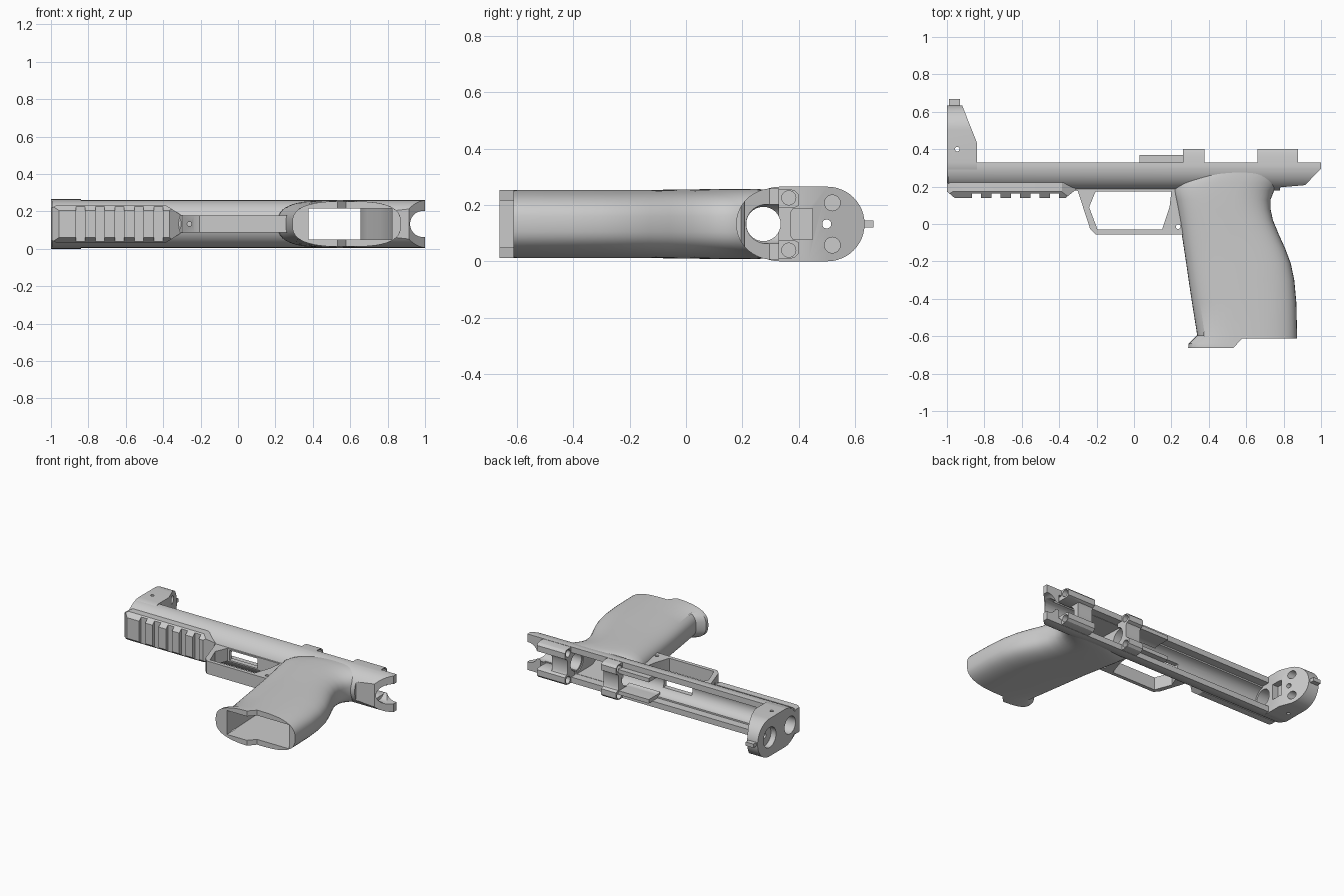
import bpy, bmesh, math

old = bpy.data.objects.get("Cube")
if old:
    bpy.data.objects.remove(old, do_unlink=True)

MID = 0.1325  # centre plane of the frame, z is measured from it below
TONE = (0.6, 0.6, 0.6, 1)

grey = bpy.data.materials.new("plain_grey")
grey.use_nodes = True
grey.diffuse_color = TONE
grey.node_tree.nodes["Principled BSDF"].inputs["Base Color"].default_value = TONE


def loft(name, rings):
    """Closed skin through rings of equal point count."""
    bm = bmesh.new()
    loops = [[bm.verts.new((x, y, z + MID)) for x, y, z in r] for r in rings]
    n = len(loops[0])
    for a, b in zip(loops, loops[1:]):
        for i in range(n):
            j = (i + 1) % n
            bm.faces.new((a[i], a[j], b[j], b[i]))
    bm.faces.new(loops[0][::-1])
    bm.faces.new(loops[-1])
    if bm.calc_volume(signed=True) < 0:
        bmesh.ops.reverse_faces(bm, faces=bm.faces)
    mesh = bpy.data.meshes.new(name)
    bm.to_mesh(mesh)
    bm.free()
    mesh.materials.append(grey)
    ob = bpy.data.objects.new(name, mesh)
    bpy.context.collection.objects.link(ob)
    return ob


def prism(name, pts, axis, lo, hi):
    """Outline extruded along an axis."""
    place = {"x": lambda p, t: (t, p[0], p[1]),
             "y": lambda p, t: (p[0], t, p[1]),
             "z": lambda p, t: (p[0], p[1], t)}[axis]
    return loft(name, [[place(p, t) for p in pts] for t in (lo, hi)])


def box(name, x0, x1, y0, y1, half):
    return prism(name, [(x0, y0), (x1, y0), (x1, y1), (x0, y1)], "z", -half, half)


def arc(a, b, r, start=0, end=360, n=32, r2=None):
    full = end - start == 360
    steps = n if full else n + 1
    angs = [math.radians(start + (end - start) * i / n) for i in range(steps)]
    return [(a + r * math.cos(t), b + (r2 or r) * math.sin(t)) for t in angs]


def cyl(axis, a, b, r, lo, hi):
    return prism("cutter", arc(a, b, r), axis, lo, hi)


def cut(ob, *cutters):
    """Subtract each cutter, with a second solver if the first leaves nothing."""
    bpy.context.view_layer.objects.active = ob
    for c in cutters:
        c.hide_render = True
        mod = ob.modifiers.new("cut", "BOOLEAN")
        mod.operation = "DIFFERENCE"
        mod.object = c
        for solver in ("EXACT", "MANIFOLD"):
            mod.solver = solver
            graph = bpy.context.evaluated_depsgraph_get()
            graph.update()
            solid = len(ob.evaluated_get(graph).data.polygons) > 0
            if solid:
                break
        if solid:
            bpy.ops.object.modifier_apply(modifier=mod.name)
        else:
            ob.modifiers.remove(mod)
        bpy.data.objects.remove(c, do_unlink=True)


def mirrored(half):
    return half + [(a, -b) for a, b in reversed(half)]


# Shared cutters
def bore():
    return cyl("x", 0.275, 0, 0.061, -1.2, 1.2)


def channel():
    return box("cutter", -0.845, 0.9, 0.272, 0.6, 0.086)


def trough():
    return cyl("x", 0.277, 0, 0.076, -0.847, 0.662)


def well():
    pts = [(0.33, 0.5), (0.35, -0.1), (0.385, -0.8), (0.83, -0.8), (0.815, -0.35),
           (0.76, -0.14), (0.69, 0), (0.655, 0.1), (0.655, 0.5)]
    return prism("cutter", pts, "z", -0.084, 0.084)


def trigger_slot():
    return box("cutter", -0.19, 0.03, 0.16, 0.29, 0.035)


# Frame body: round-bottomed trough with an open top
section = [(0.33, 0.126)] + arc(0.31, 0, 0.132, 90, 270, 32, 0.127) + [(0.33, -0.126)]
body = prism("frame_body", section, "x", -0.995, 1.0)
cut(body,
    prism("cutter", [(0.78, 0.196), (0.915, 0.208), (1.003, 0.30), (1.2, 0.3), (1.2, 0), (0.78, 0)],
          "z", -0.3, 0.3),
    channel(), trough(), bore(), well(), trigger_slot(),
    cyl("y", 0.99, 0, 0.07, -0.1, 0.6), box("cutter", 0.99, 1.1, -0.1, 0.6, 0.069))

# Front plate with rounded ends, sloping back, screw holes and pin hole
stadium = arc(0.502, 0, 0.1325, -90, 90, 24) + arc(0.3325, 0, 0.1325, 90, 270, 24)
plate = prism("front_plate", stadium, "x", -1.0, -0.84)
cut(plate,
    prism("cutter", [(-0.838, 0.43), (-0.925, 0.65), (-0.7, 0.65), (-0.7, 0.43)], "z", -0.3, 0.3),
    bore(),
    cyl("x", 0.5, 0, 0.07, -1.1, -0.96),
    cyl("x", 0.5, 0, 0.016, -1.1, -0.7),
    box("cutter", -0.885, -0.7, 0.37, 0.45, 0.055),
    cyl("z", -0.945, 0.4, 0.012, -0.3, 0.3),
    *[cyl("x", 0.52, s * 0.075, 0.028, -0.94, -0.7) for s in (-1, 1)])
box("plate_tab", -0.99, -0.93, 0.6, 0.667, 0.013)

# Grip: rounded sections (height, front edge, rear edge, half width)
GRIP = [(0.30, 0.36, 0.85, 0.12), (0.26, 0.27, 0.82, 0.124), (0.22, 0.225, 0.785, 0.125),
        (0.18, 0.212, 0.75, 0.125), (0.13, 0.222, 0.73, 0.125), (0.08, 0.232, 0.73, 0.124),
        (0.02, 0.243, 0.743, 0.123), (-0.06, 0.256, 0.776, 0.122), (-0.13, 0.267, 0.808, 0.121),
        (-0.21, 0.279, 0.838, 0.121), (-0.3, 0.292, 0.857, 0.121), (-0.42, 0.31, 0.868, 0.121),
        (-0.595, 0.338, 0.872, 0.121), (-0.64, 0.292, 0.872, 0.122), (-0.662, 0.29, 0.872, 0.122)]


def grip_ring(y, front, rear, half, n=48):
    ring = []
    for i in range(n):
        c, s = math.cos(math.tau * i / n), math.sin(math.tau * i / n)
        px = math.copysign(abs(c) ** 0.72, c)
        pz = math.copysign(abs(s) ** 0.72, s)
        ring.append(((front + rear) / 2 + px * (rear - front) / 2, y, pz * half))
    return ring


grip = loft("grip", [grip_ring(*g) for g in GRIP])
cut(grip,
    prism("cutter", [(0.53, -0.8), (0.53, -0.664), (0.577, -0.613), (1.1, -0.613), (1.1, -0.8)], "z", -0.3, 0.3),
    well(), channel(), trough(), bore())

# Trigger guard
guard = prism("trigger_guard",
              [(-0.33, 0.196), (-0.3, 0.175), (-0.235, -0.025), (-0.205, -0.056), (0.27, -0.056),
               (0.27, 0.196)], "z", -0.045, 0.045)
cut(guard,
    prism("cutter", [(-0.205, 0.175), (-0.24, 0.09), (-0.195, -0.03), (0.15, -0.03),
                     (0.19, 0.09), (0.2, 0.175)], "z", -0.2, 0.2),
    trigger_slot(), cyl("y", -0.26, 0, 0.012, -0.2, 0.19),
    cyl("z", 0.236, -0.015, 0.012, -0.3, 0.3))

# Accessory rail under the front, chamfered and slotted
rail = prism("accessory_rail",
             mirrored([(-1.0, 0.085), (-0.97, 0.1), (-0.385, 0.1), (-0.3, 0.045)]),
             "y", 0.138, 0.222)
cut(rail, cyl("x", 0.277, 0, 0.076, -1.2, 0),
    prism("cutter", [(-1.1, 0.17), (-0.995, 0.17), (-0.955, 0.136), (-0.955, 0), (-1.1, 0)], "z", -0.3, 0.3),
    prism("cutter", [(-0.37, 0.136), (-0.29, 0.2), (-0.1, 0.2), (-0.1, 0), (-0.37, 0)], "z", -0.3, 0.3),
    *[prism("cutter", [(0.185, s * 0.11), (0.135, s * 0.07), (0.1, s * 0.2)], "x", -1.2, 0) for s in (-1, 1)],
    *[box("cutter", -0.865 + 0.104 * i, -0.817 + 0.104 * i, 0, 0.163, 0.3) for i in range(5)])

# Half-round barrel cradle inside the trough
cradle = box("barrel_cradle", 0.03, 0.27, 0.245, 0.37, 0.088)
cut(cradle, bore(), box("cutter", 0, 0.3, 0.275, 0.5, 0.0605))

# Saddle blocks with paired blind screw holes
saddle = mirrored([(0.285, 0.123), (0.36, 0.125), (0.385, 0.12), (0.4, 0.105), (0.4, 0.065),
                   (0.38, 0.055), (0.372, 0.04)])
for name, x0, x1 in (("front_saddle", 0.262, 0.378), ("rear_saddle", 0.66, 0.878)):
    block = prism(name, saddle, "x", x0, x1)
    cut(block, bore(), box("cutter", x0 + 0.118, 1.0, 0.2, 0.5, 0.056),
        *[cyl("x", 0.365, s * 0.093, 0.025, x1 - 0.04, x1 + 0.1) for s in (-1, 1)],
        *[cyl("x", 0.365, s * 0.093, 0.025, x0 - 0.1, x0 + 0.04) for s in (-1, 1)])

# Smooth curved faces, keep edges sharp
for ob in bpy.context.collection.objects:
    if ob.type == "MESH" and grey.name in ob.data.materials:
        bpy.ops.object.select_all(action="DESELECT")
        ob.select_set(True)
        bpy.context.view_layer.objects.active = ob
        bpy.ops.object.shade_smooth_by_angle(angle=math.radians(32))
